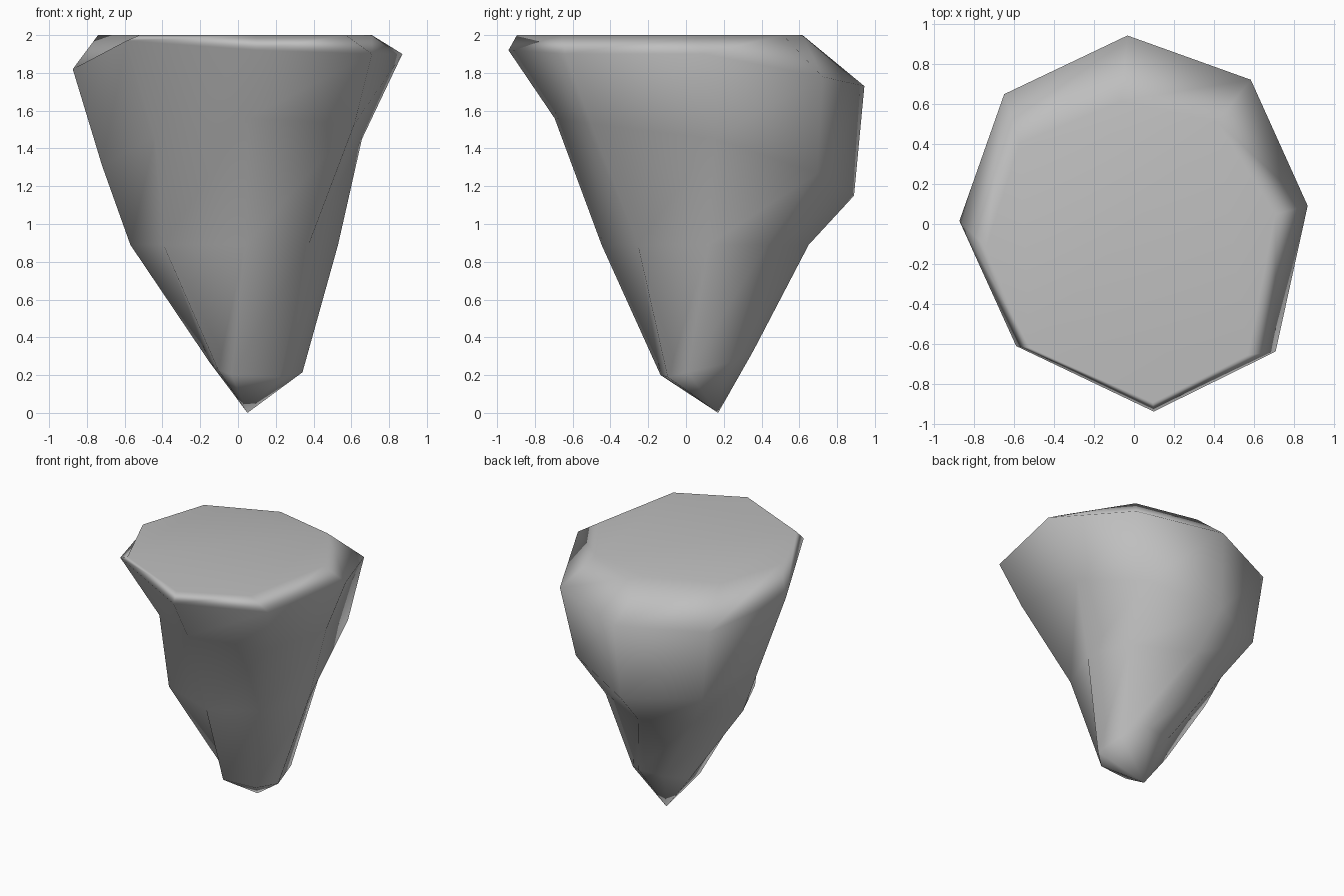
import bpy, bmesh
from math import cos, sin, radians

cube = bpy.data.objects.get("Cube")
if cube:
    bpy.data.objects.remove(cube, do_unlink=True)

# One plain stone colour
stone = bpy.data.materials.new("stone_grey")
stone.use_nodes = True
stone_colour = (0.52, 0.52, 0.52, 1.0)
stone.diffuse_color = stone_colour
stone.node_tree.nodes["Principled BSDF"].inputs["Base Color"].default_value = stone_colour

# Eight irregular corner directions, counter-clockwise from the front
CORNERS = [-84, -42, 6, 51, 92, 135, 179, 226]
BASE_CORNERS = [-115, -56, -21, 27, 72, 118, 165, 216]
WAIST_CORNERS = [-84, -42, 2, 38, 92, 135, 179, 226]
TOP_CORNERS = [-84, -49, 4, 51, 96, 145, 189, 230]


def add_ring(bm, centre, angles, radii, heights):
    """Add one eight-cornered ring around a centre."""
    ring = []
    for angle, radius, height in zip(angles, radii, heights):
        x = centre[0] + radius * cos(radians(angle))
        y = centre[1] + radius * sin(radians(angle))
        ring.append(bm.verts.new((x, y, height)))
    return ring


def bridge(bm, lower, upper):
    """Join two rings with a band of quads."""
    count = len(lower)
    for i in range(count):
        j = (i + 1) % count
        bm.faces.new((lower[i], lower[j], upper[j], upper[i]))


bm = bmesh.new()
tip = bm.verts.new((0.05, 0.17, 0))

# Rings from the pointed base up to the flat top
base = add_ring(bm, (0.08, 0.11), BASE_CORNERS,
                [.27, .25, .28, .25, .26, .25, .24, .23],
                [.2, .19, .215, .265, .33, .32, .27, .23])
waist = add_ring(bm, (-0.02, 0.1), WAIST_CORNERS,
                 [.55, .53, .55, .53, .55, .54, .55, .54], [0.89] * 8)
shoulder = add_ring(bm, (-0.03, 0.08), CORNERS,
                    [.78, .87, .69, .79, .81, .77, .69, .59],
                    [1.56, 1.53, 1.45, 1.27, 1.15, 1.18, 1.31, 1.46])
rim = add_ring(bm, (0, 0), CORNERS,
               [.945, .955, .875, .93, .945, .92, .875, .85],
               [1.92, 1.9, 1.9, 1.78, 1.73, 1.73, 1.82, 1.97])
top = add_ring(bm, (0, 0), TOP_CORNERS,
               [.9, .87, .71, .66, .62, .7, .75, .81], [2] * 8)

rings = [base, waist, shoulder, rim, top]
for lower, upper in zip(rings, rings[1:]):
    bridge(bm, lower, upper)

# Pointed underside and flat top
for i in range(len(base)):
    bm.faces.new((tip, base[(i + 1) % len(base)], base[i]))
bm.faces.new(top)
bmesh.ops.recalc_face_normals(bm, faces=bm.faces[:])
for face in bm.faces:
    face.smooth = True

mesh = bpy.data.meshes.new("floating_rock")
bm.to_mesh(mesh)
bm.free()
mesh.materials.append(stone)
rock = bpy.data.objects.new("floating_rock", mesh)
bpy.context.collection.objects.link(rock)

# Keep the broad top flat while its edges shade softly
weighted = rock.modifiers.new("soft_edges", "WEIGHTED_NORMAL")
weighted.weight = 50
